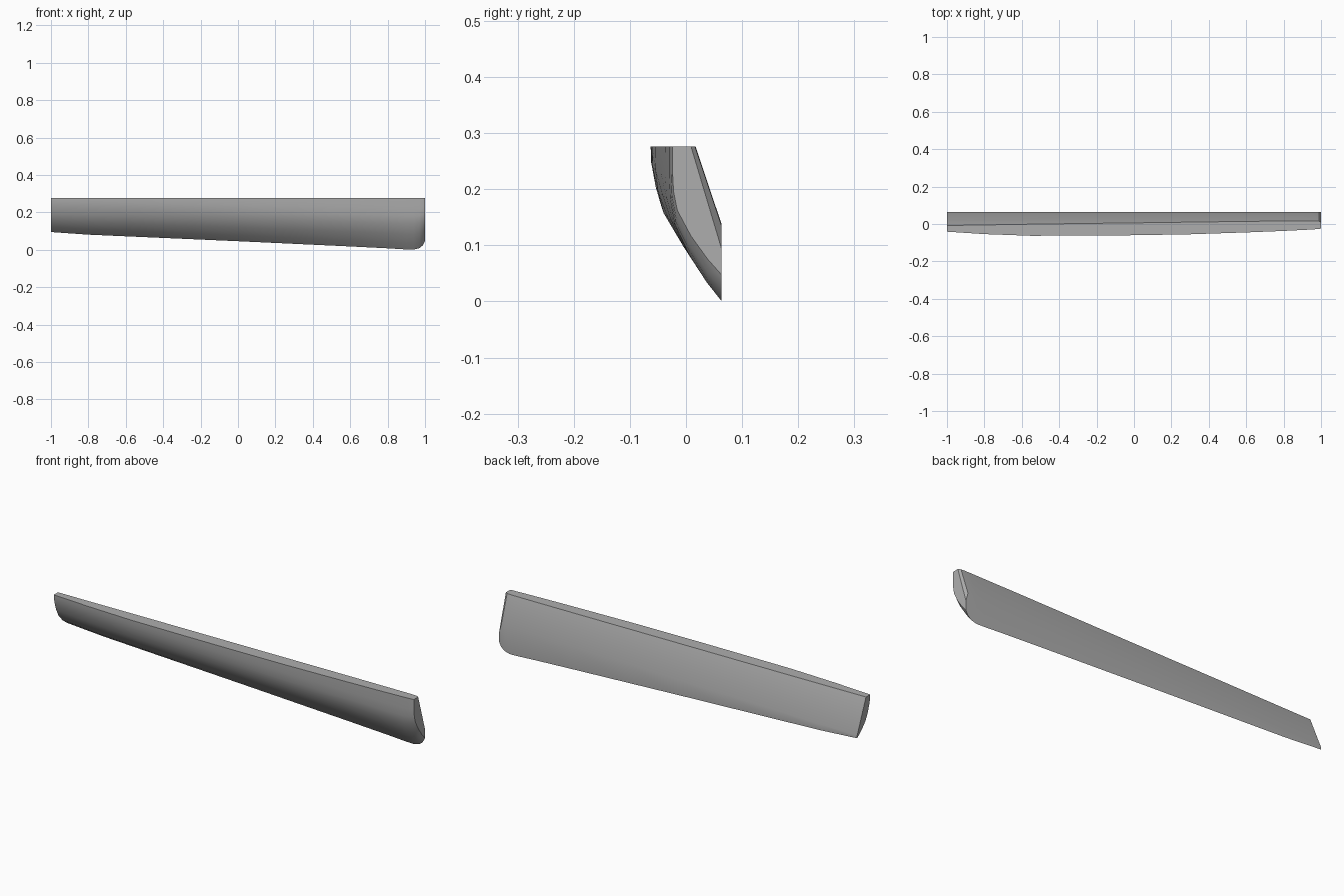
import bpy, bmesh, math

cube = bpy.data.objects.get("Cube")
if cube:
    bpy.data.objects.remove(cube, do_unlink=True)

TOP, BACK = 0.276, 0.063

# Plain grey
grey = bpy.data.materials.new("plain_grey")
grey.use_nodes = True
colour = (0.42, 0.42, 0.42, 1)
grey.diffuse_color = colour
grey.node_tree.nodes["Principled BSDF"].inputs["Base Color"].default_value = colour

# Front curve as (depth, height) fractions: bulging end and upright end
BULGED = [(0, 1), (.01, .88), (.08, .72), (.18, .54), (.36, .34), (.66, .15), (1, 0)]
UPRIGHT = [(0, 1), (0, .8), (.02, .65), (.1, .5), (.38, .3), (.72, .12), (1, 0)]

# Stations: x, front y, rear y of the top face, knee height, bottom height
STATIONS = [
    (-1.0, -.041, -.008, .108, .095),
    (-.8, -.054, -.005, .111, .081),
    (-.55, -.063, -.001, .115, .070),
    (-.25, -.062, .003, .119, .057),
    (0.0, -.060, .006, .123, .046),
    (.3, -.055, .010, .128, .032),
    (.6, -.045, .014, .133, .018),
    (.8, -.037, .016, .137, .008),
    (.9, -.032, .017, .139, .002),
    (.94, -.030, .017, .139, .001),
    (.97, -.028, .017, .138, .009),
    (.988, -.027, .016, .136, .024),
    (1.0, -.024, .009, .095, .048),
]


def section(x, front, rear, knee, bottom):
    """Closed cross-section: front curve, knee on the back, rear top edge."""
    s = (x + 1) / 2
    pts = []
    for (u0, v0), (u1, v1) in zip(BULGED, UPRIGHT):
        u, v = u0 + (u1 - u0) * s, v0 + (v1 - v0) * s
        pts.append((x, front + u * (BACK - front), bottom + v * (TOP - bottom)))
    return pts + [(x, BACK, knee), (x, rear, TOP)]


# Tapered panel lofted through the stations
bm = bmesh.new()
rings = [[bm.verts.new(p) for p in section(*st)] for st in STATIONS]
n = len(rings[0])
for a, b in zip(rings, rings[1:]):
    for i in range(n):
        j = (i + 1) % n
        bm.faces.new((a[i], a[j], b[j], b[i]))
bm.faces.new(rings[0])
bm.faces.new(rings[-1])
bmesh.ops.recalc_face_normals(bm, faces=bm.faces)
mesh = bpy.data.meshes.new("tapered_panel")
bm.to_mesh(mesh)
bm.free()
mesh.materials.append(grey)

panel = bpy.data.objects.new("tapered_panel", mesh)
bpy.context.collection.objects.link(panel)
bpy.ops.object.select_all(action='DESELECT')
panel.select_set(True)
bpy.context.view_layer.objects.active = panel
bpy.ops.object.shade_smooth_by_angle(angle=math.radians(35))
